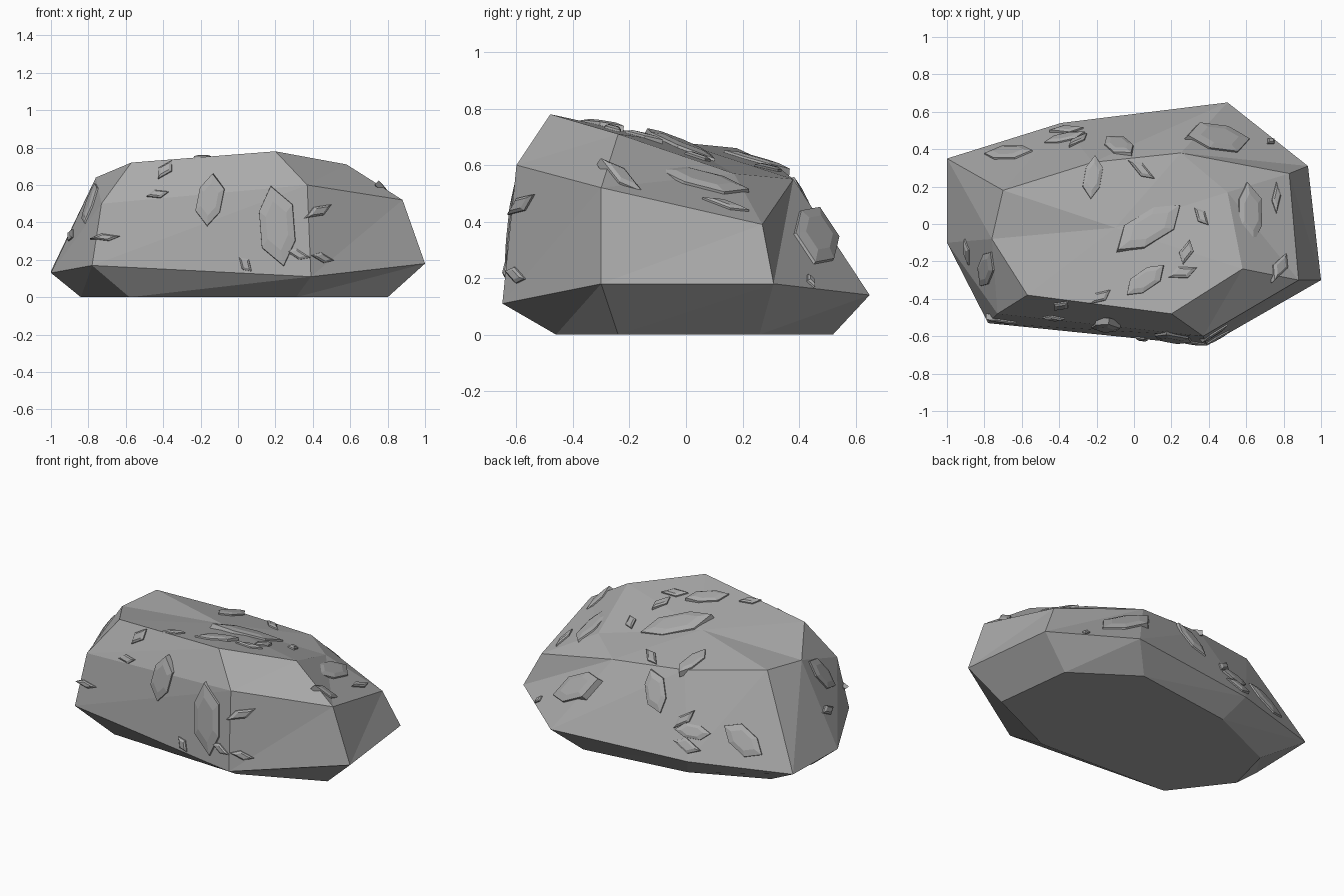
import bpy, bmesh, math
from mathutils import Vector
from mathutils.bvhtree import BVHTree

if "Cube" in bpy.data.objects:
    bpy.data.objects.remove(bpy.data.objects["Cube"])

stone = bpy.data.materials.new("grey stone")
stone.diffuse_color = (0.40, 0.40, 0.40, 1)
stone.use_nodes = True
stone.node_tree.nodes["Principled BSDF"].inputs["Base Color"].default_value = stone.diffuse_color


def finish(bm, name):
    mesh = bpy.data.meshes.new(name)
    bm.to_mesh(mesh)
    mesh.materials.append(stone)
    obj = bpy.data.objects.new(name, mesh)
    bpy.context.collection.objects.link(obj)
    return obj


# Boulder: four irregular eight-sided rings, from the ground to the crown
ground = [(.31, -.46, 0), (.80, -.24, 0), (.74, .26, 0), (.36, .52, 0),
          (-.31, .43, 0), (-.76, .23, 0), (-.84, -.08, 0), (-.58, -.42, 0)]
belly = [(.39, -.65, .11), (1, -.30, .18), (.93, .31, .18), (.50, .65, .14),
         (-.39, .54, .13), (-1, .35, .14), (-1, -.10, .13), (-.78, -.53, .17)]
shoulder = [(.37, -.60, .60), (.88, -.30, .52), (.83, .27, .39), (.25, .38, .55),
            (-.22, .33, .59), (-.70, .18, .66), (-.76, -.08, .64), (-.73, -.48, .50)]
crown = [(.20, -.48, .78), (.58, -.24, .71), (.50, .17, .57)] + shoulder[3:7] + [(-.57, -.38, .72)]
peak = (-.10, -.02, .68)

bm = bmesh.new()
rings = [[bm.verts.new(p) for p in ring] for ring in (ground, belly, shoulder)]
rings.append([rings[2][i] if 3 <= i <= 6 else bm.verts.new(p) for i, p in enumerate(crown)])
centre = bm.verts.new(peak)
bm.faces.new(rings[0][::-1])
for low, high in zip(rings, rings[1:]):
    for i in range(8):
        j = (i + 1) % 8
        for tri in ((low[i], low[j], high[j]), (low[i], high[j], high[i])):
            if len(set(tri)) == 3:
                bm.faces.new(tri)
for i in range(8):
    bm.faces.new((rings[3][i], rings[3][(i + 1) % 8], centre))
bm.normal_update()
tree = BVHTree.FromBMesh(bm)
finish(bm, "boulder")
bm.free()

# Chips: bevelled slivers laid on the surface, placed as seen from each side
# each entry: horizontal, vertical, length, width, angle in degrees
X, Y, Z = Vector((1, 0, 0)), Vector((0, 1, 0)), Vector((0, 0, 1))
chips_top = [(-.22, .25, .24, .09, 80), (.04, .29, .17, .06, -40), (.08, -.02, .42, .16, 35),
             (.36, .04, .12, .06, -60), (.28, -.15, .14, .07, 70), (.26, -.26, .16, .07, 15),
             (.06, -.30, .25, .10, 35), (.62, .06, .33, .13, 85), (.76, .14, .17, .05, 80),
             (.78, -.23, .20, .08, 50), (.45, .46, .38, .17, 15), (-.18, -.39, .13, .06, 30),
             (-.37, .46, .22, .08, 10), (.73, .44, .06, .04, 40)]
chips_front = [(-.39, .68, .13, .07, 55), (-.43, .55, .12, .05, 5), (-.15, .52, .28, .13, 80),
               (.21, .38, .43, .18, -85), (.43, .46, .18, .06, 20), (.04, .175, .10, .06, -55),
               (.32, .23, .14, .05, -20), (.45, .21, .14, .05, -10), (-.71, .32, .16, .04, 0)]
chips_back = [(-.67, .28, .28, .13, 30), (-.36, .21, .18, .08, 10), (-.30, .34, .16, .06, -50),
              (-.08, .45, .26, .12, 70)]
chips_left = [(-.24, .50, .28, .12, 60), (-.15, .33, .14, .06, 10)]
views = [(chips_top, X, Y, Z), (chips_front, X, Z, -Y), (chips_back, X, Z, Y), (chips_left, Y, Z, -X)]

bm = bmesh.new()
for chips, right, up, out in views:
    for u, v, length, width, angle in chips:
        hit, normal, _, _ = tree.ray_cast(right * u + up * v + out * 3, -out)
        if hit is None:
            continue
        a = math.radians(angle)
        along = right * math.cos(a) + up * math.sin(a)
        along = (along - normal * along.dot(normal)).normalized()
        across = normal.cross(along)
        # long chips are hexagons, short ones are diamonds
        if length > .2:
            outline = [(-.5, -.1), (-.2, -.5), (.25, -.5), (.5, .1), (.2, .5), (-.25, .5)]
        else:
            outline = [(-.5, -.1), (.12, -.5), (.5, .1), (-.12, .5)]
        rise = .012 + .05 * width
        loops = []
        for scale, height in ((1.05, -.025), (1, rise * .5), (.62, rise)):
            loops.append([bm.verts.new(hit + along * (s * length * scale)
                                       + across * (t * width * scale) + normal * height)
                          for s, t in outline])
        n = len(outline)
        new = [bm.faces.new(loops[2]), bm.faces.new(loops[0][::-1])]
        for low, high in zip(loops, loops[1:]):
            new += [bm.faces.new((low[i], low[(i + 1) % n], high[(i + 1) % n], high[i])) for i in range(n)]
        bmesh.ops.recalc_face_normals(bm, faces=new)
finish(bm, "surface_chips")
bm.free()
